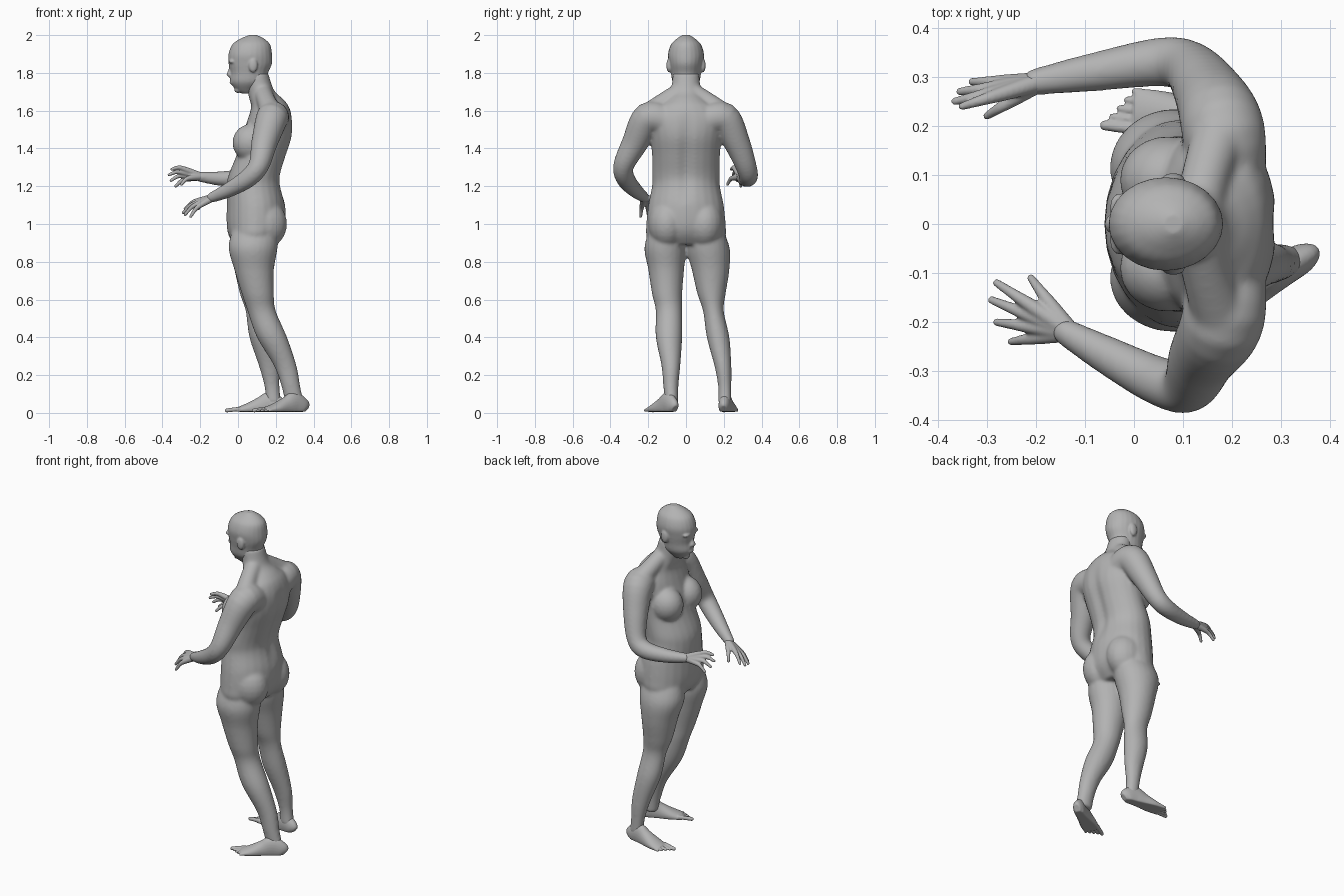
import bpy, bmesh, math
from mathutils import Vector, Matrix

cube = bpy.data.objects.get("Cube")
if cube:
    bpy.data.objects.remove(cube, do_unlink=True)

clay = bpy.data.materials.new("clay_grey")
clay.use_nodes = True
grey = (0.45, 0.45, 0.45, 1)
clay.diffuse_color = grey
clay.node_tree.nodes["Principled BSDF"].inputs["Base Color"].default_value = grey
SIDES, STEPS = 24, 5
UP = Vector((0, 0, 1))


def spline(rows):
    """Smooth curve through rows of any length."""
    out = []
    for i in range(len(rows) - 1):
        before, start, end = rows[max(i - 1, 0)], rows[i], rows[i + 1]
        after = rows[min(i + 2, len(rows) - 1)]
        for s in range(STEPS):
            t = s / STEPS
            out.append([b + t * ((c - a) + t * ((2 * a - 5 * b + 4 * c - d)
                        + t * (3 * b - a - 3 * c + d))) / 2
                        for a, b, c, d in zip(before, start, end, after)])
    return out + [list(rows[-1])]


def loft(bm, rows, level=False, shape=None):
    """Skin rows of (x, y, z, half width, half depth); level keeps rings horizontal."""
    rows = spline(rows)
    points = [Vector(row[:3]) for row in rows]
    side, rings = None, []
    for i, (*_, width, depth) in enumerate(rows):
        if level:
            u, v = Vector((1, 0, 0)), Vector((0, 1, 0))
        else:
            tangent = points[min(i + 1, len(points) - 1)] - points[max(i - 1, 0)]
            tangent.normalize()
            side = side - tangent * side.dot(tangent) if side else tangent.cross(UP)
            side.normalize()
            u, v = side, side.cross(tangent)
        ring = []
        for k in range(SIDES):
            angle = math.tau * k / SIDES
            co = points[i] + u * width * math.cos(angle) + v * depth * math.sin(angle)
            ring.append(bm.verts.new(shape(co) if shape else co))
        rings.append(ring)
    for low, high in zip(rings, rings[1:]):
        for k in range(SIDES):
            n = (k + 1) % SIDES
            bm.faces.new((low[k], low[n], high[n], high[k]))
    bm.faces.new(rings[0][::-1])
    bm.faces.new(rings[-1])


def stack(bm, rows, shape=None):
    """Horizontal loft from rows of (height, front, back, right, left edge)."""
    loft(bm, [((front + back) / 2, (right + left) / 2, z,
               (back - front) / 2, (right - left) / 2)
              for z, front, back, right, left in rows], True, shape)


def even_stack(bm, rows, shape=None):
    """Symmetric stack from rows of (height, front, back, half width)."""
    stack(bm, [(*row, -row[-1]) for row in rows], shape)


def tube(bm, rows):
    """Round loft from rows of (x, y, z, radius), with a rounded end."""
    loft(bm, [(*row, row[-1]) for row in rows])
    *end, radius = rows[-1]
    blob(bm, end, [radius] * 3)


def blob(bm, loc, size):
    bmesh.ops.create_uvsphere(bm, u_segments=20, v_segments=12, radius=1,
                              matrix=Matrix.Translation(loc) @ Matrix.Diagonal((*size, 1)))


def skin(name, bm, voxel, rounds):
    """Fuse overlapping forms into one smooth surface."""
    bmesh.ops.recalc_face_normals(bm, faces=bm.faces)
    mesh = bpy.data.meshes.new(name)
    bm.to_mesh(mesh)
    bm.free()
    mesh.materials.append(clay)
    obj = bpy.data.objects.new(name, mesh)
    bpy.context.collection.objects.link(obj)
    fuse = obj.modifiers.new("fuse", 'REMESH')
    fuse.mode, fuse.voxel_size, fuse.use_smooth_shade = 'VOXEL', voxel, True
    soften = obj.modifiers.new("soften", 'SMOOTH')
    soften.factor, soften.iterations = 0.5, rounds


def spine(co):
    """Press a shallow groove down the middle of the back."""
    if co.x > .15 and 1.1 < co.z < 1.6:
        fade = math.sin((co.z - 1.1) * math.tau)
        co.x -= .02 * fade * math.exp(-(co.y * 30) ** 2)
    return co


# Torso and neck
body = bmesh.new()
even_stack(body, [(.89, -.02, .19, .17), (.94, -.05, .23, .21), (1, -.06, .25, .21),
                  (1.1, -.06, .25, .2), (1.2, -.06, .23, .18), (1.26, -.05, .23, .18),
                  (1.36, -.01, .26, .18), (1.46, .02, .29, .19), (1.55, .05, .29, .2),
                  (1.62, .07, .27, .16), (1.66, .06, .24, .11), (1.71, .05, .19, .08),
                  (1.8, .04, .16, .07)], spine)
for s in (1, -1):
    breast = blob(body, (.07, s * .09, 1.43), (.1, .09, .1))
    buttock = blob(body, (.14, s * .1, 1), (.12, .1, .13))
    shoulder_slope = tube(body, [(.13, s * .03, 1.7, .05), (.15, s * .11, 1.65, .05),
                                 (.18, s * .2, 1.58, .06)])

# Legs: the right one forward, the left one trailing
leg_heights = (1, .88, .76, .63, .54, .4, .25, .14, .05)
right_leg = [(-.02, .21, .18, .02), (-.05, .21, .23, 0), (-.02, .19, .23, .03),
             (.01, .18, .21, .06), (.04, .18, .2, .09), (.06, .2, .23, .11),
             (.11, .22, .24, .15), (.14, .22, .24, .17), (.15, .23, .24, .17)]
left_leg = [(-.02, .21, -.02, -.18), (-.05, .21, 0, -.22), (-.02, .19, -.01, -.2),
            (.02, .19, -.02, -.18), (.05, .2, -.02, -.16), (.1, .26, -.02, -.16),
            (.19, .31, -.03, -.13), (.23, .33, -.04, -.12), (.25, .35, -.04, -.11)]
for leg in (right_leg, left_leg):
    stack(body, [(z, *edges) for z, edges in zip(leg_heights, leg)])

# Arms from shoulder to wrist
arm_radii = (.08, .085, .07, .055, .05, .04, .028)
right_arm = [(.19, .11, 1.55), (.18, .2, 1.56), (.15, .27, 1.43), (.11, .32, 1.3),
             (.05, .33, 1.25), (-.08, .31, 1.24), (-.2, .29, 1.25)]
left_arm = [(.19, -.11, 1.55), (.18, -.2, 1.56), (.14, -.27, 1.43), (.11, -.33, 1.31),
            (.05, -.32, 1.24), (-.05, -.27, 1.18), (-.14, -.22, 1.14)]
for arm in (right_arm, left_arm):
    tube(body, [(*point, radius) for point, radius in zip(arm, arm_radii)])
skin("body", body, .008, 12)

# Head with nose, lips, chin, brows, eyes and ears
head = bmesh.new()
even_stack(head, [(1.69, .02, .08, .02), (1.71, -.01, .1, .04), (1.75, -.04, .15, .07),
                  (1.8, -.04, .16, .08), (1.85, -.05, .18, .09), (1.9, -.05, .18, .095),
                  (1.95, -.03, .17, .08), (1.98, .01, .14, .05), (2, .06, .1, .02)])
even_stack(head, [(1.86, -.05, -.03, .01), (1.82, -.05, -.03, .01),
                  (1.79, -.06, -.03, .02), (1.77, -.04, -.02, .01)])
blob(head, (-.03, 0, 1.75), (.015, .026, .012))
blob(head, (0, 0, 1.71), (.02, .025, .017))
for s in (1, -1):
    blob(head, (-.03, s * .034, 1.86), (.02, .03, .012))
    blob(head, (-.02, s * .033, 1.83), (.014, .018, .011))
    blob(head, (.08, s * .09, 1.84), (.024, .014, .038))
skin("head", head, .005, 6)


def hand(name, wrist, tips):
    """Digits fan out from the wrist, thumb first, fusing into a palm."""
    bm = bmesh.new()
    wrist = Vector(wrist)
    for tip in map(Vector, tips):
        knuckle = wrist.lerp(tip, .5) + UP * .015
        bend = wrist.lerp(tip, .77) + UP * .018
        tube(bm, [(*wrist, .02), (*knuckle, .015), (*bend, .011), (*tip, .008)])
    skin(name, bm, .004, 3)


hand("right_hand", (-.19, .29, 1.25),
     [(-.3, .22, 1.21), (-.35, .24, 1.29), (-.365, .25, 1.26), (-.355, .27, 1.23),
      (-.33, .29, 1.2)])
hand("left_hand", (-.13, -.22, 1.14),
     [(-.21, -.11, 1.08), (-.28, -.12, 1.08), (-.29, -.155, 1.06), (-.28, -.2, 1.05),
      (-.25, -.24, 1.04)])


def foot(name, heel, ball, inner):
    """Foot from heel to ball, with toes; inner is the side of the big toe."""
    bm = bmesh.new()
    start, end = Vector((*heel, 0)), Vector((*ball, 0))
    ahead = (end - start).normalized()
    across = ahead.cross(UP) * inner

    def sole(co):
        co.z = max(co.z, .006)
        return co

    rows = []
    for t, width, top in ((0, .017, .045), (.08, .03, .08), (.3, .035, .11),
                          (.5, .04, .085), (.75, .048, .055), (1, .046, .03)):
        rows.append((*(start.lerp(end, t) + UP * top * .4), width, top * .6))
    loft(bm, rows, shape=sole)
    for i in range(5):
        root = end + across * (.036 - .019 * i) - ahead * (.02 + .006 * i)
        tip = root + ahead * (.075 - .007 * i)
        radius = .0085 if i else .012
        tube(bm, [(*(root + UP * .022), radius), (*(tip + UP * .013), radius * .9)])
    skin(name, bm, .004, 4)


foot("right_foot", (.24, .2), (0, .23), -1)
foot("left_foot", (.36, -.06), (.15, -.18), 1)
